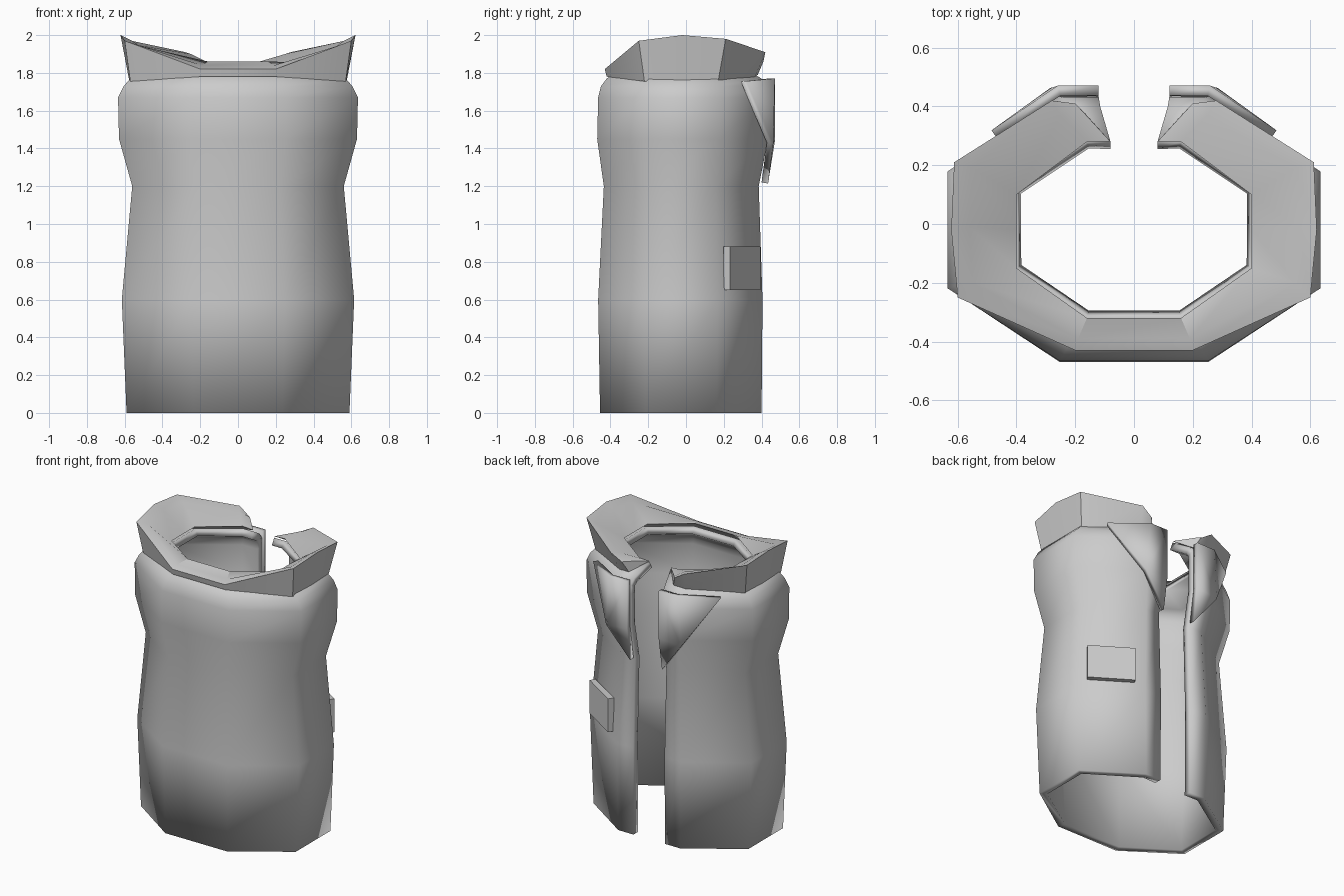
import bpy, bmesh, math
from mathutils import Matrix

if "Cube" in bpy.data.objects:
    bpy.data.objects.remove(bpy.data.objects["Cube"])


def make(name, verts, faces, angle, recalc=False):
    me = bpy.data.meshes.new(name)
    me.from_pydata(verts, [], faces)
    if recalc:
        bm = bmesh.new()
        bm.from_mesh(me)
        bmesh.ops.recalc_face_normals(bm, faces=bm.faces)
        bm.to_mesh(me)
        bm.free()
    for p in me.polygons:
        p.use_smooth = True
    me.set_sharp_from_angle(angle=math.radians(angle))
    ob = bpy.data.objects.new(name, me)
    bpy.context.collection.objects.link(ob)
    return ob


def thicken(ob, t, offset):
    m = ob.modifiers.new("thickness", 'SOLIDIFY')
    m.thickness, m.offset = t, offset


def mirror_path(half):
    return [(-x, y, z) for x, y, z in reversed(half)] + half


# Vest body: octagonal rings, open along the +y side
levels = [  # z, half width, front y, rear y, half opening
    (0, .59, -.455, .40, .12), (.6, .615, -.465, .405, .12),
    (1.2, .56, -.435, .385, .12), (1.45, .63, -.47, .435, .12),
    (1.67, .635, -.465, .435, .12), (1.73, .605, -.45, .43, .12),
    (1.77, .57, -.42, .40, .115), (1.84, .40, -.32, .28, .08)]
verts = []
for z, w, f, b, gap in levels:
    verts += mirror_path([(.4 * w, f, z), (w, .47 * f, z), (w, .41 * b, z),
                          (.4 * w, b, z), (gap, b, z)])
n = 10
faces = [(j * n + i, j * n + i + 1, (j + 1) * n + i + 1, (j + 1) * n + i)
         for j in range(len(levels) - 1) for i in range(n - 1)]
body = make("vest_body", verts, faces, 62)
thicken(body, .05, -1)

# Standing collar: outer bottom, outer top, inner top, neck edge per station
stations = [
    [(.20, -.42, 1.78), (.20, -.43, 1.82), (.19, -.39, 1.84), (.16, -.32, 1.86)],
    [(.57, -.22, 1.755), (.60, -.25, 1.97), (.55, -.20, 1.95), (.40, -.15, 1.855)],
    [(.575, -.02, 1.755), (.622, -.02, 2.0), (.56, -.01, 1.97), (.40, -.02, 1.855)],
    [(.57, .17, 1.755), (.612, .21, 1.98), (.55, .19, 1.95), (.40, .10, 1.855)],
    [(.25, .365, 1.78), (.28, .42, 1.91), (.25, .37, 1.90), (.16, .28, 1.855)],
    [(.17, .38, 1.79), (.20, .41, 1.86), (.19, .40, 1.865), (.08, .28, 1.85)]]
rings = [[(-x, y, z) for x, y, z in s] for s in reversed(stations)] + stations
verts = [p for r in rings for p in r]
faces = [(4 * j + i, 4 * j + (i + 1) % 4, 4 * j + 4 + (i + 1) % 4, 4 * j + 4 + i)
         for j in range(len(rings) - 1) for i in range(4)]
last = 4 * len(rings)
faces += [(0, 1, 2, 3), (last - 4, last - 3, last - 2, last - 1)]
make("collar", verts, faces, 30, True)

# Lapels folded out beside the opening
lapel = make("lapels",
             [(.12, .437, 1.77), (.25, .437, 1.77), (.465, .29, 1.755),
              (.12, .437, 1.45), (.28, .428, 1.43), (.12, .40, 1.22)],
             [(0, 1, 4, 3), (1, 2, 4), (3, 4, 5)], 30)
lapel.modifiers.new("mirror", 'MIRROR')
thicken(lapel, .035, 1)

# Single patch pocket on the right rear panel
bm = bmesh.new()
bmesh.ops.create_cube(bm, size=1)
bm.transform(Matrix.Translation((.435, .296, .765))
             @ Matrix.Rotation(math.radians(-32.5), 4, 'Z')
             @ Matrix.Diagonal((.30, .04, .23, 1)))
me = bpy.data.meshes.new("pocket")
bm.to_mesh(me)
bm.free()
bpy.context.collection.objects.link(bpy.data.objects.new("pocket", me))
